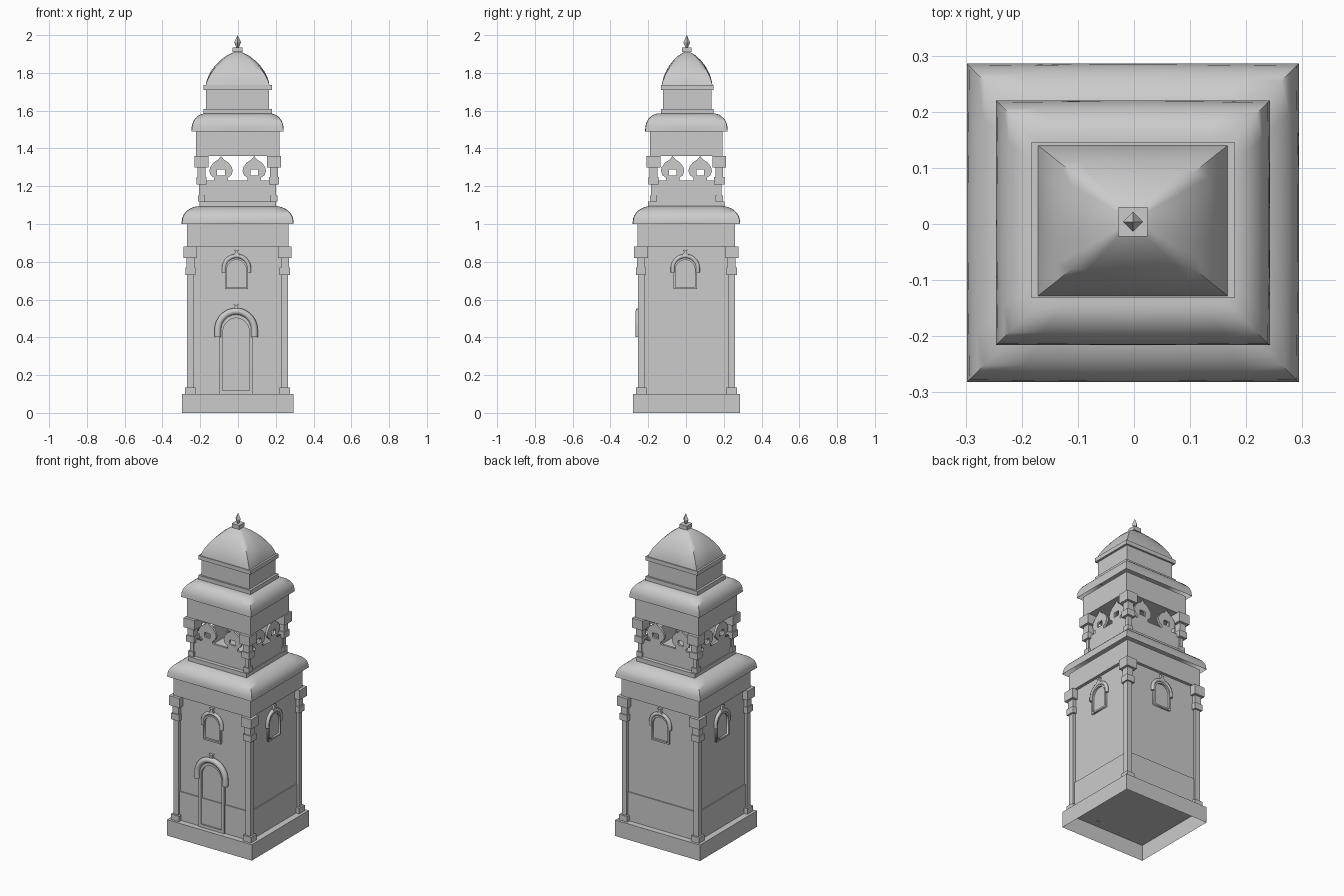
import bpy, bmesh, math
from mathutils import Matrix

if "Cube" in bpy.data.objects:
    bpy.data.objects.remove(bpy.data.objects["Cube"])

OX, OY = -0.002, 0.002   # centre of the tower axis


def finish(name, bm, smooth=None):
    bmesh.ops.recalc_face_normals(bm, faces=bm.faces)
    me = bpy.data.meshes.new(name)
    bm.to_mesh(me)
    bm.free()
    ob = bpy.data.objects.new(name, me)
    bpy.context.collection.objects.link(ob)
    if smooth:
        shade(ob, smooth)
    return ob


def shade(ob, angle):
    bpy.ops.object.select_all(action='DESELECT')
    ob.select_set(True)
    bpy.context.view_layer.objects.active = ob
    bpy.ops.object.shade_smooth_by_angle(angle=math.radians(angle))


def box(name, hx, hy, z0, z1, x=0, y=0, open_bottom=False):
    bm = bmesh.new()
    bmesh.ops.create_cube(bm, size=1)
    bmesh.ops.transform(bm, matrix=Matrix.Translation((OX + x, OY + y, (z0 + z1) / 2))
                        @ Matrix.Diagonal((2 * hx, 2 * hy, z1 - z0, 1)), verts=bm.verts)
    if open_bottom:
        bm.faces.ensure_lookup_table()
        low = min(bm.faces, key=lambda f: f.calc_center_median().z)
        bmesh.ops.delete(bm, geom=[low], context='FACES_ONLY')
    return finish(name, bm)


def loft(name, sections, angle, n=10):
    """Rectangular rings (hx, hy, z, corner roundness) skinned upward and capped."""
    bm = bmesh.new()
    rings = []
    for hx, hy, z, rnd in sections:
        ring = []
        for k in range(4 * n):
            side, t = divmod(k, n)
            a = -math.pi / 4 + t / n * math.pi / 2
            u = math.tan(a)
            s = 1 + rnd * (math.cos(a) - 1)
            p, q = [(s, u * s), (-u * s, s), (-s, -u * s), (u * s, -s)][side]
            ring.append(bm.verts.new((OX + p * hx, OY + q * hy, z)))
        rings.append(ring)
    for a, b in zip(rings, rings[1:]):
        for i in range(4 * n):
            j = (i + 1) % (4 * n)
            bm.faces.new((a[i], a[j], b[j], b[i]))
    bm.faces.new(rings[-1])
    return finish(name, bm, angle)


def side_matrix(k, d):
    """Local x = along the wall, y = up, z = outward; k: front, right, back, left."""
    m = Matrix(((1, 0, 0, 0), (0, 0, -1, -d), (0, 1, 0, 0), (0, 0, 0, 1)))
    return Matrix.Translation((OX, OY, 0)) @ Matrix.Rotation(k * math.pi / 2, 4, 'Z') @ m


def curve(name, loops, k, d, thick=0.0, tube=0.0):
    """Flat cut-out (thick) or round moulding (tube) placed on one side."""
    cu = bpy.data.curves.new(name, 'CURVE')
    cu.dimensions = '3D' if tube else '2D'
    if tube:
        cu.bevel_depth, cu.bevel_resolution, cu.use_fill_caps = tube, 2, True
    else:
        cu.fill_mode, cu.extrude = 'BOTH', thick / 2
    for pts in loops:
        sp = cu.splines.new('POLY')
        sp.points.add(len(pts) - 1)
        for p, (u, z) in zip(sp.points, pts):
            p.co = (u, z, 0, 1)
        sp.use_cyclic_u = not tube
    ob = bpy.data.objects.new(name, cu)
    bpy.context.collection.objects.link(ob)
    ob.matrix_world = side_matrix(k, d)
    bpy.ops.object.select_all(action='DESELECT')
    ob.select_set(True)
    bpy.context.view_layer.objects.active = ob
    bpy.ops.object.convert(target='MESH')
    if tube:
        shade(bpy.context.object, 50)


def arch(w, spring, rise, n=14):
    return [(w * math.cos(math.pi * i / n), spring + rise * math.sin(math.pi * i / n))
            for i in range(n + 1)]


def opening(name, k, d, c, w, z0, spring, rise, bar, tube):
    """Arched frame, raised hood moulding and a flared tip."""
    def loop(w, z0, rise):
        return [(c + u, z) for u, z in [(-w, z0), (w, z0)] + arch(w, spring, rise)]
    curve(name + "_frame", [loop(w, z0, rise), loop(w - bar, z0 + bar, rise - bar)], k, d, 0.024)
    r = w + tube * 0.4
    hood = [(r, spring - tube)] + arch(r, spring + tube, rise) + [(-r, spring - tube)]
    curve(name + "_hood", [[(c + u, z) for u, z in hood]], k, d + tube * 0.55, tube=tube)
    top = spring + rise + tube * 1.6
    curve(name + "_tip", [[(c - .022, top - .008), (c + .022, top - .008), (c + .006, top + .012),
                           (c + .014, top + .028), (c, top + .022), (c - .014, top + .028),
                           (c - .006, top + .012)]], k, d + 0.006, 0.018)


def corner_columns(prefix, cx, cy, parts):
    for i, sx in enumerate((-1, 1)):
        for j, sy in enumerate((-1, 1)):
            for name, h, z0, z1 in parts:
                box(f"{prefix}_{name}_{i}{j}", h, h, z0, z1, sx * cx, sy * cy)


def roof(name, hx, hy, run, z0, z1):
    """Quarter-round eave."""
    secs = [(hx, hy, z0, 0)]
    for i in range(9):
        a = i / 8 * math.pi / 2
        o = run * (1 - math.cos(a))
        secs.append((hx - o, hy - o, z0 + .012 + (z1 - z0 - .012) * math.sin(a), 0.03))
    loft(name, secs, 60)


# lower tier
box("base", 0.295, 0.283, 0, 0.1, open_bottom=True)
box("lower_walls", 0.25, 0.24, 0.1, 0.88)
box("lower_dado", 0.256, 0.246, 0.1, 0.28)
corner_columns("lower_column", 0.25, 0.24, [
    ("foot", 0.028, 0.1, 0.135), ("shaft", 0.017, 0.135, 0.82),
    ("ring", 0.027, 0.73, 0.77), ("neck", 0.021, 0.77, 0.82), ("capital", 0.036, 0.82, 0.88)])
box("lower_frieze", 0.269, 0.258, 0.88, 1.0)
roof("lower_roof", 0.296, 0.284, 0.098, 1.0, 1.095)

# door and windows
opening("door", 0, 0.242, -0.008, 0.09, 0.1, 0.42, 0.1, 0.018, 0.018)
for k, d in enumerate((0.24, 0.25, 0.24, 0.25)):
    opening(f"window_{k}", k, d, -0.006, 0.062, 0.655, 0.755, 0.065, 0.01, 0.011)

# upper open tier
box("upper_floor_band", 0.203, 0.203, 1.09, 1.12)
corner_columns("upper_column", 0.192, 0.174, [
    ("foot", 0.019, 1.12, 1.15), ("shaft", 0.012, 1.15, 1.31),
    ("ring", 0.027, 1.21, 1.25), ("neck", 0.021, 1.25, 1.30), ("capital", 0.037, 1.30, 1.36)])

# parapets topped by two pierced pointed leaves per side
half_leaf = [(0.036, 1.23), (0.036, 1.245), (0.054, 1.258), (0.062, 1.28), (0.058, 1.30),
             (0.04, 1.325), (0.014, 1.342)]
for k in range(4):
    half, c, d = ((0.19, 0.088, 0.172), (0.17, 0.073, 0.19))[k % 2]
    outline = [(-half, 1.12), (half, 1.12), (half, 1.23)]
    for m in (c, -c):
        outline += [(m + u, z) for u, z in half_leaf] + [(m, 1.36)]
        outline += [(m - u, z) for u, z in reversed(half_leaf)]
    outline.append((-half, 1.23))
    holes = [[(m - .02, 1.258), (m + .02, 1.258), (m + .02, 1.288), (m - .02, 1.288)]
             for m in (c, -c)]
    curve(f"parapet_{k}", [outline] + holes, k, d, 0.014)

box("upper_frieze", 0.221, 0.192, 1.36, 1.49)
roof("upper_roof", 0.244, 0.218, 0.072, 1.49, 1.585)

# drum, dome and finial
box("drum_lower_band", 0.181, 0.139, 1.58, 1.61, y=.005)
box("drum", 0.167, 0.128, 1.61, 1.71, y=.005)
box("drum_upper_band", 0.181, 0.139, 1.71, 1.735, y=.005)
dome = [(1, 1.735, 0), (.975, 1.755, .05), (.92, 1.782, .12), (.83, 1.81, .2), (.7, 1.84, .28),
        (.54, 1.867, .35), (.36, 1.89, .4), (.2, 1.904, .4), (.08, 1.912, .3)]
loft("dome", [(.169 * s, .134 * s, z, r) for s, z, r in dome], 60).location.y = .004
box("finial_block", 0.026, 0.026, 1.91, 1.935, y=.002)
for name, r0, r1, z0, z1 in (("finial_lower", .007, .018, 1.935, 1.962),
                             ("finial_spike", .018, 0, 1.962, 2.0)):
    bm = bmesh.new()
    bmesh.ops.create_cone(bm, segments=4, radius1=r0, radius2=r1, depth=z1 - z0,
                          matrix=Matrix.Translation((OX, OY + .002, (z0 + z1) / 2)))
    finish(name, bm)
